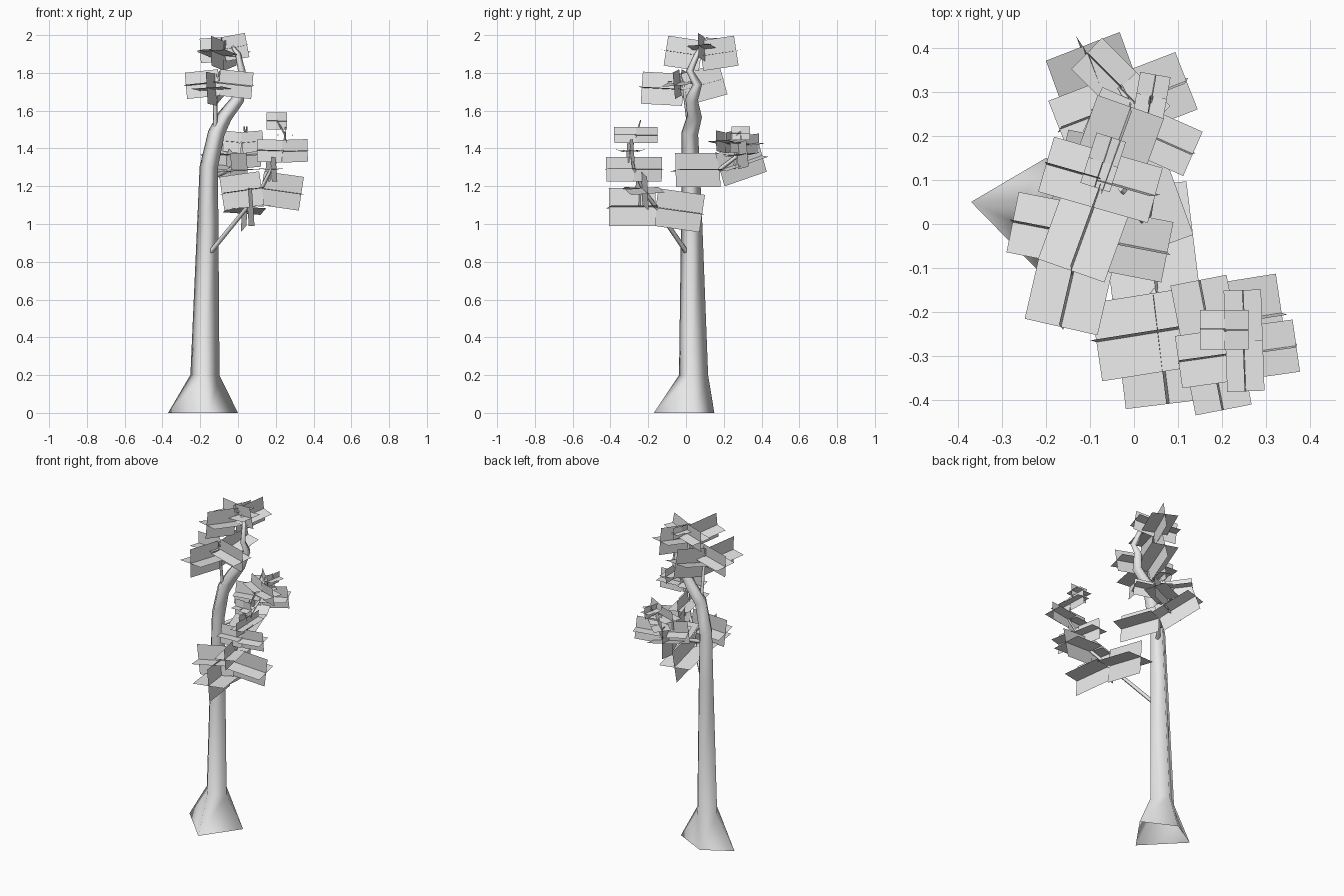
import bpy, bmesh
from math import radians, cos, sin
from mathutils import Vector, Matrix

cube = bpy.data.objects.get("Cube")
if cube:
    bpy.data.objects.remove(cube)

grey = bpy.data.materials.new("light grey")
grey.use_nodes = True
grey.diffuse_color = (0.8, 0.8, 0.8, 1)
grey.node_tree.nodes["Principled BSDF"].inputs["Base Color"].default_value = (0.8, 0.8, 0.8, 1)


def finish(bm, name):
    mesh = bpy.data.meshes.new(name)
    bm.to_mesh(mesh)
    bm.free()
    mesh.materials.append(grey)
    obj = bpy.data.objects.new(name, mesh)
    bpy.context.collection.objects.link(obj)
    return obj


def tube(name, path, base=None):
    """Four-sided tapering tube, open below, through (x, y, z, radius) points."""
    bm = bmesh.new()
    pts = [Vector(p[:3]) for p in path]
    rings = [[bm.verts.new(p) for p in base]] if base else []
    for i, p in enumerate(pts):
        t = (pts[min(i + 1, len(pts) - 1)] - pts[max(i - 1, 0)]).normalized()
        u = Vector((1, 0, 0))
        u = (u - t * u.dot(t)).normalized()
        v = t.cross(u)
        angles = [radians(90 * k - 9) for k in range(4)]
        rings.append([bm.verts.new(p + path[i][3] * (u * cos(a) + v * sin(a))) for a in angles])
    for lo, hi in zip(rings, rings[1:]):
        for k in range(4):
            n = (k + 1) % 4
            bm.faces.new((lo[k], lo[n], hi[n], hi[k])).smooth = True
    bm.faces.new(rings[-1])
    return finish(bm, name)


def foliage(name, nodes):
    """Opposite pairs of crossed cards: (x, y, z, yaw, rise, lean, length, width)."""
    bm = bmesh.new()
    for x, y, z, yaw, rise, lean, length, width in nodes:
        for turn, pitch in ((0, rise + lean), (180, rise - lean)):
            rot = Matrix.Rotation(radians(yaw + turn), 4, 'Z') @ Matrix.Rotation(radians(-pitch), 4, 'Y')
            place = Matrix.Translation((x, y, z)) @ rot
            for roll in (4, 94):
                card = place @ Matrix.Rotation(radians(roll), 4, 'X')
                w = width / 2
                corners = [(0, -w, 0), (length, -w, 0), (length, w, 0), (0, w, 0)]
                bm.faces.new([bm.verts.new(card @ Vector(c)) for c in corners])
    return finish(bm, name)


# Trunk with flared foot
foot = [(0, .05, 0), (-.2, .15, 0), (-.37, .05, 0), (-.155, -.17, 0)]
tube("trunk", [
    (-.175, .04, .2, .078), (-.16, .03, 1, .057), (-.155, .025, 1.3, .049),
    (-.115, .02, 1.48, .045), (-.07, .045, 1.57, .04), (0, .03, 1.66, .034),
    (.02, .06, 1.74, .026), (.02, .02, 1.81, .02), (0, .06, 1.9, .015),
    (-.03, .08, 1.94, .008)], foot)

# Branches
tube("low_branch", [
    (-.155, .01, .84, .013), (.05, -.16, 1.09, .011), (.125, -.23, 1.19, .01),
    (.175, -.275, 1.29, .008), (.235, -.295, 1.385, .006),
    (.25, -.265, 1.47, .005), (.205, -.24, 1.55, .003)])
tube("back_branch", [
    (-.15, .03, 1.24, .013), (-.035, .18, 1.29, .012), (-.025, .27, 1.36, .01),
    (-.03, .31, 1.42, .008), (.02, .21, 1.43, .006), (.04, .29, 1.49, .004)])
tube("upper_twig", [
    (-.12, .02, 1.5, .013), (-.12, -.01, 1.72, .01), (-.1, -.03, 1.78, .006)])

# Foliage
foliage("low_branch_leaves", [
    (.05, -.16, 1.09, 97, -4, -4, .25, .2),
    (.125, -.235, 1.19, 9, -8, 0, .215, .18),
    (.175, -.275, 1.29, 101, 0, 0, .15, .13),
    (.235, -.295, 1.385, 8, 2, 0, .135, .12),
    (.25, -.265, 1.47, 92, 0, 0, .115, .085),
    (.205, -.24, 1.545, 0, 0, 0, .055, .09)])
foliage("back_branch_leaves", [
    (-.035, .18, 1.285, 110, 9, 9, .25, .18),
    (-.025, .27, 1.36, 21, 5, 0, .155, .14),
    (-.03, .31, 1.42, 135, 5, 0, .11, .1),
    (.02, .21, 1.43, -24, 5, 0, .125, .11),
    (.04, .29, 1.48, 80, 0, 0, .05, .07)])
foliage("crown_leaves", [
    (-.115, -.015, 1.71, 77, 9, 6, .225, .17),
    (-.1, -.03, 1.75, -11, -6, 0, .18, .14),
    (-.075, .08, 1.89, 70, 8, 0, .2, .16),
    (-.075, .1, 1.925, -16, 3, 7, .13, .13),
    (-.07, .14, 1.95, 72, 0, 0, .06, .07)])
